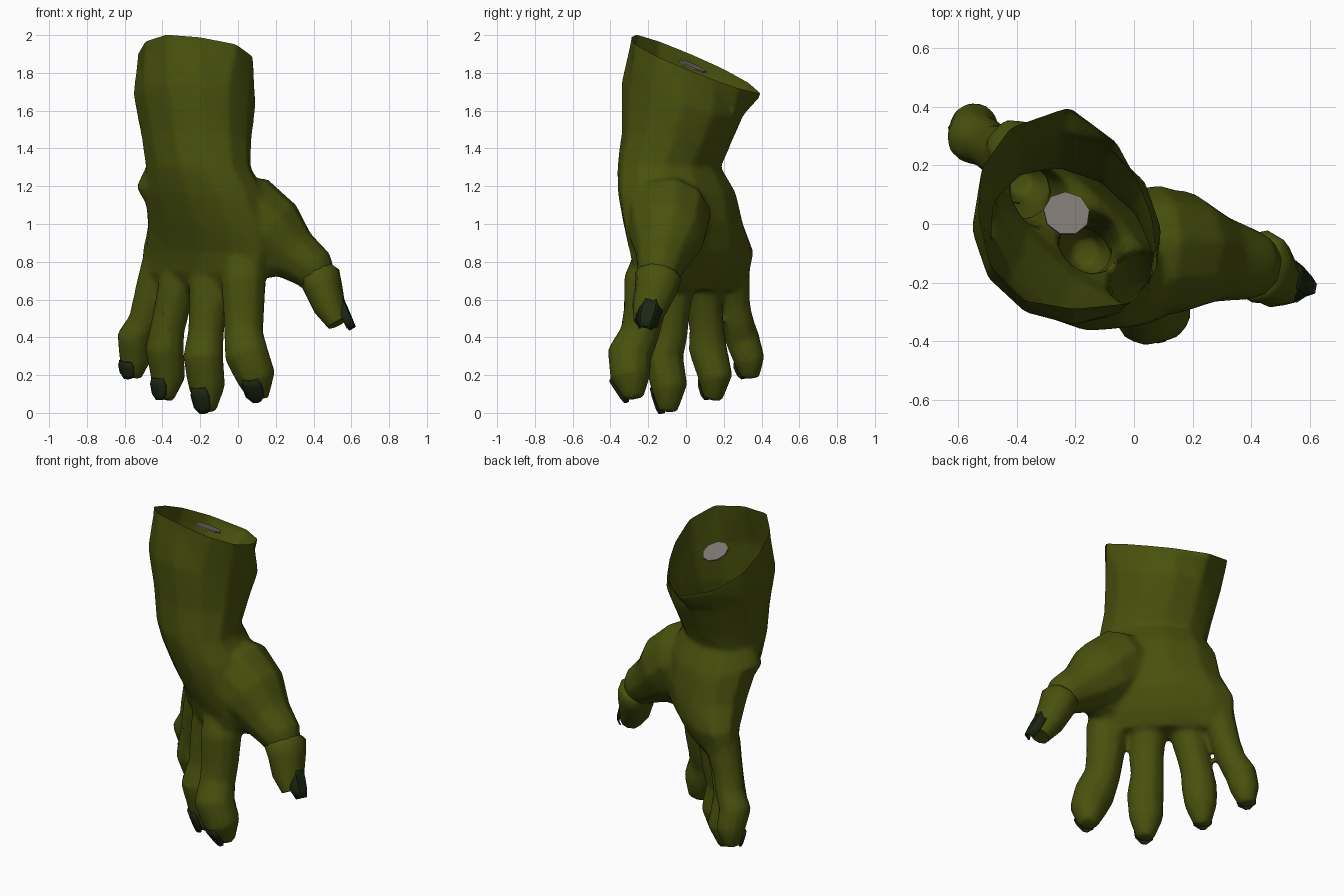
import bpy, bmesh, math
from mathutils import Vector

if "Cube" in bpy.data.objects:
    bpy.data.objects.remove(bpy.data.objects["Cube"])


def material(name, rgb):
    m = bpy.data.materials.new(name)
    m.diffuse_color = (*rgb, 1)
    m.use_nodes = True
    m.node_tree.nodes["Principled BSDF"].inputs["Base Color"].default_value = m.diffuse_color
    return m


SKIN = material("olive_skin", (0.065, 0.082, 0.004))
NAIL = material("dark_nail", (0.011, 0.020, 0.006))
BONE = material("grey_bone", (0.21, 0.19, 0.17))

ACROSS = Vector((-0.73, 0.68, 0))    # from index finger to little finger
DORSAL = Vector((-0.68, -0.73, 0))   # out of the back of the hand
CUT = Vector((0.15, 0.44, 1))        # facing of the open forearm end
CUT_POINT = Vector((-0.22, 0.03, 1.85))


def finish(me, name, mat, angle=55):
    ob = bpy.data.objects.new(name, me)
    bpy.context.collection.objects.link(ob)
    me.materials.clear()
    me.materials.append(mat)
    bpy.ops.object.select_all(action='DESELECT')
    ob.select_set(True)
    bpy.context.view_layer.objects.active = ob
    bpy.ops.object.shade_smooth_by_angle(angle=math.radians(angle))
    return ob


def to_mesh(bm, name):
    bmesh.ops.recalc_face_normals(bm, faces=bm.faces)
    me = bpy.data.meshes.new(name)
    bm.to_mesh(me)
    bm.free()
    return me


def loft(bm, rings):
    """Closed tube through a list of rings."""
    rows = [[bm.verts.new(p) for p in ring] for ring in rings]
    n = len(rows[0])
    for r0, r1 in zip(rows, rows[1:]):
        for i in range(n):
            j = (i + 1) % n
            bm.faces.new((r0[i], r0[j], r1[j], r1[i]))
    bm.faces.new(rows[0][::-1])
    bm.faces.new(rows[-1])


def digit(bm, path, ref, depth=1.0, n=10):
    """Tube along (x, y, z, radius) points; ref is the nail side."""
    pts = [Vector(p[:3]) for p in path]
    rings, ups = [], []
    for i, (c, p) in enumerate(zip(pts, path)):
        t = (pts[min(i + 1, len(pts) - 1)] - pts[max(i - 1, 0)]).normalized()
        u = (ref - t * ref.dot(t)).normalized()
        v = t.cross(u)
        ups.append(u)
        rings.append([c + p[3] * (v * math.cos(a) + u * depth * math.sin(a))
                      for a in (2 * math.pi * k / n for k in range(n))])
    loft(bm, rings)
    # surface points under the nail root and at the tip
    return (pts[-2] + ups[-2] * path[-2][3] * depth,
            pts[-1] + ups[-1] * path[-1][3] * depth, ups[-2])


def nail(name, root, tip, up, width, extra, sag=0.02):
    """Curved pointed plate lying on the end of a digit."""
    along = tip - root
    length = along.length
    along.normalize()
    side = along.cross(up).normalized()
    out = side.cross(along).normalized()
    if out.dot(up) < 0:
        out = -out
    bm = bmesh.new()
    rows = []
    for f, w in ((0.0, 0.75), (0.35, 1.0), (0.85, 0.9), (1.0 + extra, 0.45)):
        c = root + along * length * f + out * 0.006
        rows.append([bm.verts.new(c + side * width * w * s - out * sag * s * s)
                     for s in (-1, -0.5, 0.5, 1)])
    for r0, r1 in zip(rows, rows[1:]):
        for i in range(3):
            bm.faces.new((r0[i], r0[i + 1], r1[i + 1], r1[i]))
    ob = finish(to_mesh(bm, name), name, NAIL, 40)
    mod = ob.modifiers.new("thickness", 'SOLIDIFY')
    mod.thickness = 0.009
    mod.offset = 0


hand = bmesh.new()

# Angular open end of the forearm (x, y), carried past the cut
rim = [(-0.52, 0.19), (-0.53, 0.03), (-0.49, -0.14), (-0.38, -0.26), (-0.20, -0.29), (-0.01, -0.27),
       (0.08, -0.15), (0.06, 0.02), (0.01, 0.15), (-0.06, 0.28), (-0.22, 0.40), (-0.42, 0.33)]


def slant(x, y, z, k):
    return Vector((x, y, z - k * (CUT.y * (y - 0.03) + CUT.x * (x + 0.22))))


rings = [[slant(x, y, z, 1) for x, y in rim] for z in (2.0, 1.84)]

# Forearm, wrist and palm: z, centre x, centre y, half width, half thickness, tilt
body = [
    (1.64, -0.23, -0.02, 0.335, 0.315, 0.6),
    (1.45, -0.22, -0.05, 0.315, 0.27, 0.25),
    (1.30, -0.21, -0.09, 0.315, 0.24, 0),
    (1.17, -0.18, -0.05, 0.375, 0.255, 0),
    (1.00, -0.15, -0.015, 0.405, 0.235, 0),
    (0.85, -0.16, 0.03, 0.445, 0.19, 0),
    (0.74, -0.18, 0.03, 0.425, 0.15, 0),
    (0.65, -0.185, 0.03, 0.37, 0.085, 0),
]
for z, cx, cy, w, t, k in body:
    ring = []
    for i in range(12):
        a = 2 * math.pi * (i + 0.5) / 12
        p = Vector((cx, cy, z)) + ACROSS * w * math.cos(a) + DORSAL * t * math.sin(a)
        ring.append(slant(p.x, p.y, z, k))
    rings.append(ring)
loft(hand, rings)

# Wrist bone bump on the little finger side
digit(hand, [(-0.41, 0.03, 1.34, 0.06), (-0.435, 0.04, 1.2, 0.105), (-0.39, 0.05, 1.05, 0.06)], DORSAL)

# Four bent fingers with nails
fingers = {
    "index": ((-0.35, -0.93, 0), [
        (0.0, -0.17, 0.88, 0.09), (0.03, -0.21, 0.70, 0.122), (0.03, -0.22, 0.54, 0.112),
        (0.03, -0.245, 0.42, 0.106), (0.045, -0.30, 0.31, 0.12),
        (0.095, -0.295, 0.19, 0.108), (0.11, -0.275, 0.075, 0.055)]),
    "middle": ((-0.5, -0.86, 0), [
        (-0.14, -0.04, 0.88, 0.08), (-0.15, -0.06, 0.68, 0.112), (-0.16, -0.08, 0.54, 0.102),
        (-0.17, -0.085, 0.42, 0.097), (-0.185, -0.12, 0.30, 0.108),
        (-0.165, -0.09, 0.14, 0.10), (-0.165, -0.095, 0.005, 0.05)]),
    "ring": ((-0.68, -0.73, 0), [
        (-0.28, 0.08, 0.88, 0.08), (-0.32, 0.09, 0.68, 0.105), (-0.35, 0.10, 0.55, 0.096),
        (-0.375, 0.11, 0.44, 0.094), (-0.39, 0.115, 0.34, 0.104),
        (-0.37, 0.155, 0.19, 0.094), (-0.39, 0.145, 0.07, 0.05)]),
    "little": ((-0.68, -0.73, 0), [
        (-0.38, 0.21, 0.94, 0.09), (-0.425, 0.24, 0.74, 0.10), (-0.475, 0.255, 0.58, 0.086),
        (-0.50, 0.275, 0.48, 0.085), (-0.55, 0.295, 0.40, 0.094),
        (-0.545, 0.335, 0.28, 0.085), (-0.56, 0.34, 0.185, 0.05)]),
}
for name, (ref, path) in fingers.items():
    root, tip, up = digit(hand, path, Vector(ref))
    nail(name + "_nail", root, tip, up, 0.055, 0.08)

# Broad thumb base and the web towards the index finger
thumb_side = Vector((0.95, -0.15, 0.35))
digit(hand, [(-0.10, -0.08, 1.08, 0.19), (0.06, -0.09, 1.04, 0.225),
             (0.17, -0.10, 0.95, 0.21), (0.29, -0.12, 0.84, 0.15),
             (0.40, -0.14, 0.76, 0.122), (0.44, -0.15, 0.68, 0.09)], thumb_side)
digit(hand, [(0.0, -0.15, 0.85, 0.13), (0.12, -0.14, 0.82, 0.12), (0.24, -0.13, 0.82, 0.095)], DORSAL)

# Fuse everything into one skin
bulk = bpy.data.objects.new("hand_bulk", to_mesh(hand, "hand_bulk"))
bpy.context.collection.objects.link(bulk)
m = bulk.modifiers.new("fuse", 'REMESH')
m.mode, m.voxel_size = 'VOXEL', 0.016
m = bulk.modifiers.new("soften", 'SMOOTH')
m.factor, m.iterations = 0.5, 6
m = bulk.modifiers.new("simplify", 'DECIMATE')
m.ratio = 0.15
skin = bpy.data.meshes.new_from_object(bulk.evaluated_get(bpy.context.evaluated_depsgraph_get()))
bpy.data.objects.remove(bulk)

# Open the forearm with a slanted cut
bm = bmesh.new()
bm.from_mesh(skin)
bmesh.ops.bisect_plane(bm, geom=bm.verts[:] + bm.edges[:] + bm.faces[:],
                       plane_co=CUT_POINT, plane_no=CUT.normalized(), clear_outer=True)
bm.to_mesh(skin)
bm.free()
finish(skin, "forearm_and_hand", SKIN)

# Stepped thumb end joint with its projecting nail
bm = bmesh.new()
digit(bm, [(0.42, -0.14, 0.745, 0.105), (0.43, -0.145, 0.725, 0.127),
           (0.455, -0.16, 0.65, 0.114), (0.485, -0.19, 0.56, 0.098),
           (0.53, -0.21, 0.475, 0.068)], thumb_side, 0.88)
finish(to_mesh(bm, "thumb_tip"), "thumb_tip", SKIN)
nail("thumb_nail", Vector((0.558, -0.185, 0.61)), Vector((0.612, -0.215, 0.485)),
     Vector((0.9, -0.1, 0.4)), 0.066, 0.2, 0.05)

# Bone end in the middle of the open forearm
bm = bmesh.new()
bmesh.ops.create_cone(bm, cap_ends=True, segments=9, radius1=0.08, radius2=0.08, depth=0.008)
bone = finish(to_mesh(bm, "bone_end"), "bone_end", BONE, 30)
bone.rotation_euler = CUT.to_track_quat('Z', 'Y').to_euler()
bone.location = (-0.23, 0.035, 1.835)
